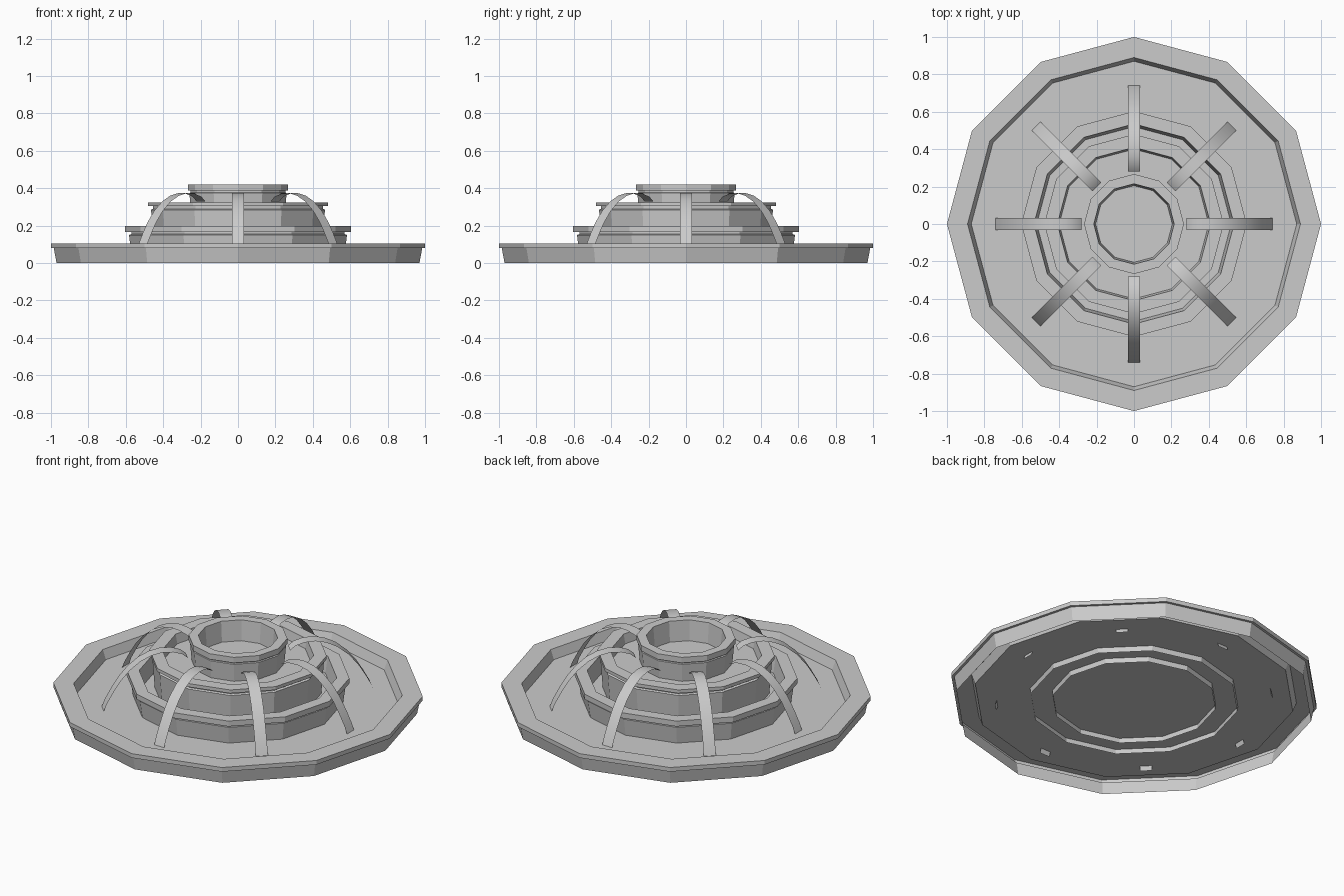
import bpy, bmesh
from math import cos, sin, pi

if "Cube" in bpy.data.objects:
    bpy.data.objects.remove(bpy.data.objects["Cube"])

SIDES = 12


def new_object(name, bm):
    mesh = bpy.data.meshes.new(name)
    bm.to_mesh(mesh)
    bm.free()
    ob = bpy.data.objects.new(name, mesh)
    bpy.context.collection.objects.link(ob)
    return ob


def dish(name, profile):
    """Lathe a (radius, z) profile into a 12-sided thin shell closed by a floor."""
    bm = bmesh.new()
    rings = [[bm.verts.new((r * cos(2 * pi * i / SIDES), r * sin(2 * pi * i / SIDES), z))
              for i in range(SIDES)] for r, z in profile]
    for a, b in zip(rings, rings[1:]):
        for i in range(SIDES):
            j = (i + 1) % SIDES
            bm.faces.new((a[i], a[j], b[j], b[i]))
    bm.faces.new(rings[-1])
    return new_object(name, bm)


# Wide base plate: flared wall, overhanging lip, sunken floor
dish("base_plate", [(0.97, 0), (0.985, 0.08), (1.0, 0.08), (1.0, 0.105),
                    (0.89, 0.105), (0.87, 0.05)])

# Stacked tiers, each with a groove and a lip around a sunken floor
dish("lower_tier", [(0.565, 0.02), (0.583, 0.15), (0.57, 0.155), (0.57, 0.165),
                    (0.603, 0.165), (0.603, 0.197), (0.535, 0.197), (0.52, 0.1)])
dish("middle_tier", [(0.445, 0.02), (0.465, 0.285), (0.455, 0.29), (0.455, 0.305),
                     (0.48, 0.305), (0.48, 0.325), (0.41, 0.325), (0.40, 0.27)])
dish("top_cup", [(0.25, 0.26), (0.26, 0.375), (0.253, 0.378), (0.253, 0.387),
                 (0.267, 0.387), (0.267, 0.42), (0.215, 0.42), (0.205, 0.30)])

# Eight thin arched straps from the cup down through the base floor
PATH = [(0.28, 0.33), (0.31, 0.355), (0.36, 0.371), (0.42, 0.374), (0.48, 0.36),
        (0.54, 0.33), (0.60, 0.28), (0.65, 0.22), (0.69, 0.155), (0.725, 0.09), (0.75, 0.025)]
HALF = 0.033
for k in range(8):
    bm = bmesh.new()
    rows = [[bm.verts.new((r, s * HALF, z)) for s in (-1, 1)] for r, z in PATH]
    for a, b in zip(rows, rows[1:]):
        f = bm.faces.new((a[0], b[0], b[1], a[1]))
        f.smooth = True
    strap = new_object(f"arched_strap_{k + 1}", bm)
    strap.rotation_euler.z = k * pi / 4
